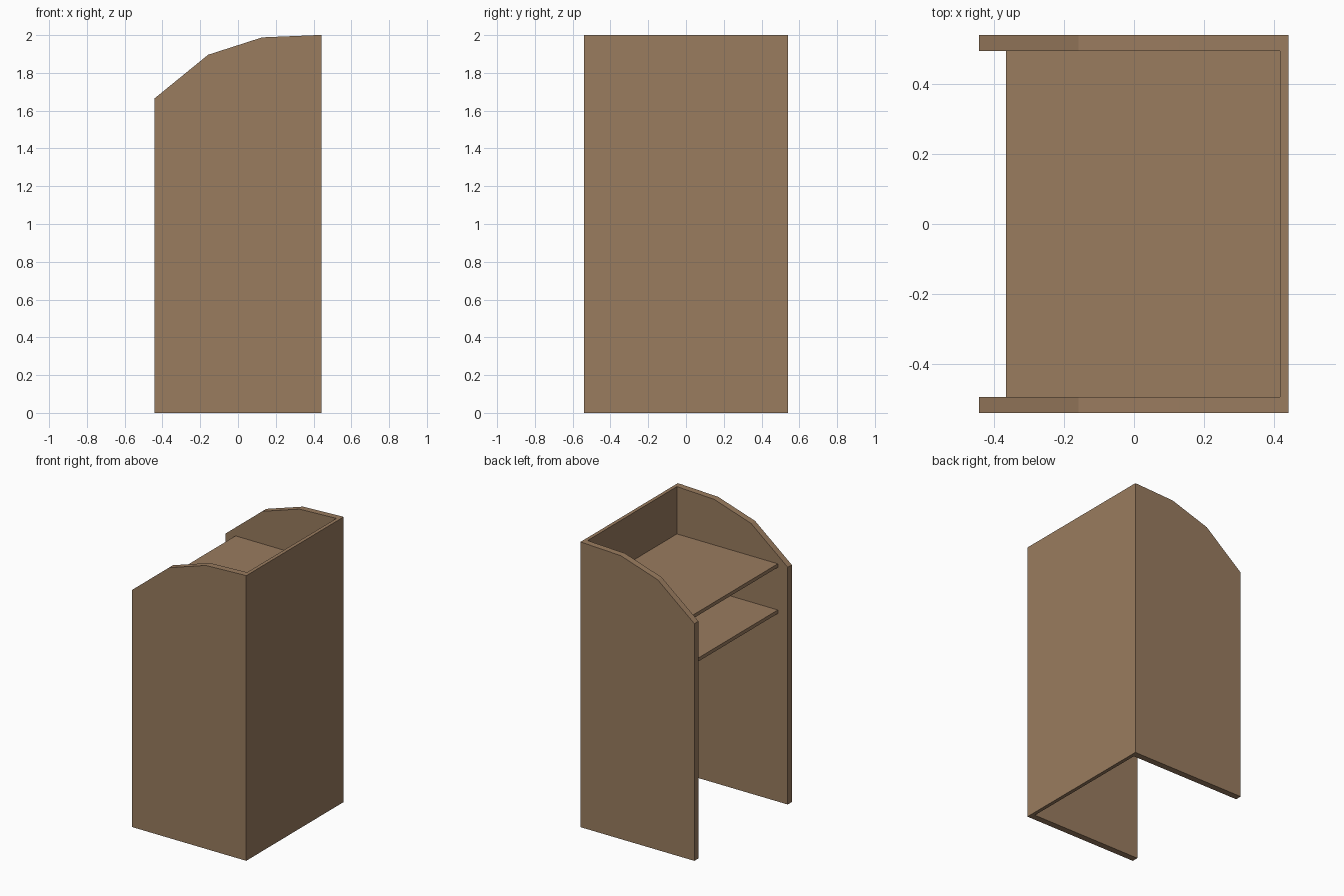
import bpy, bmesh

if "Cube" in bpy.data.objects:
    bpy.data.objects.remove(bpy.data.objects["Cube"])

wood = bpy.data.materials.new("brown wood")
wood.diffuse_color = (0.32, 0.2, 0.114, 1)
wood.use_nodes = True
wood.node_tree.nodes["Principled BSDF"].inputs["Base Color"].default_value = wood.diffuse_color


def extrude_profile(name, pts, y0, y1):
    """Extrude an x-z outline from y0 to y1."""
    bm = bmesh.new()
    face = bm.faces.new([bm.verts.new((x, y0, z)) for x, z in pts])
    ext = bmesh.ops.extrude_face_region(bm, geom=[face])
    verts = [g for g in ext["geom"] if isinstance(g, bmesh.types.BMVert)]
    bmesh.ops.translate(bm, verts=verts, vec=(0, y1 - y0, 0))
    bmesh.ops.recalc_face_normals(bm, faces=bm.faces)
    mesh = bpy.data.meshes.new(name)
    bm.to_mesh(mesh)
    bm.free()
    mesh.materials.append(wood)
    obj = bpy.data.objects.new(name, mesh)
    bpy.context.collection.objects.link(obj)
    return obj


def board(name, x0, x1, z0, z1, half_y):
    pts = [(x0, z0), (x1, z0), (x1, z1), (x0, z1)]
    return extrude_profile(name, pts, -half_y, half_y)


OUT, INN = 0.54, 0.495          # outer and inner faces of the sides
BACK_IN, BACK_OUT = 0.417, 0.442  # tall closed panel

# Side panels with faceted curved top
side = [(-0.443, 0), (BACK_OUT, 0), (BACK_OUT, 2), (BACK_IN, 2),
        (0.128, 1.988), (-0.158, 1.896), (-0.443, 1.664)]
extrude_profile("side_panel_left", side, -OUT, -INN)
extrude_profile("side_panel_right", side, INN, OUT)

# Closed panel between the sides
board("tall_panel", BACK_IN, BACK_OUT, 0, 2, INN)

# Desk top and lower shelf
for name, top in (("desk_top", 1.668), ("lower_shelf", 1.344)):
    board(name, -0.366, BACK_IN, top - 0.025, top, INN)
